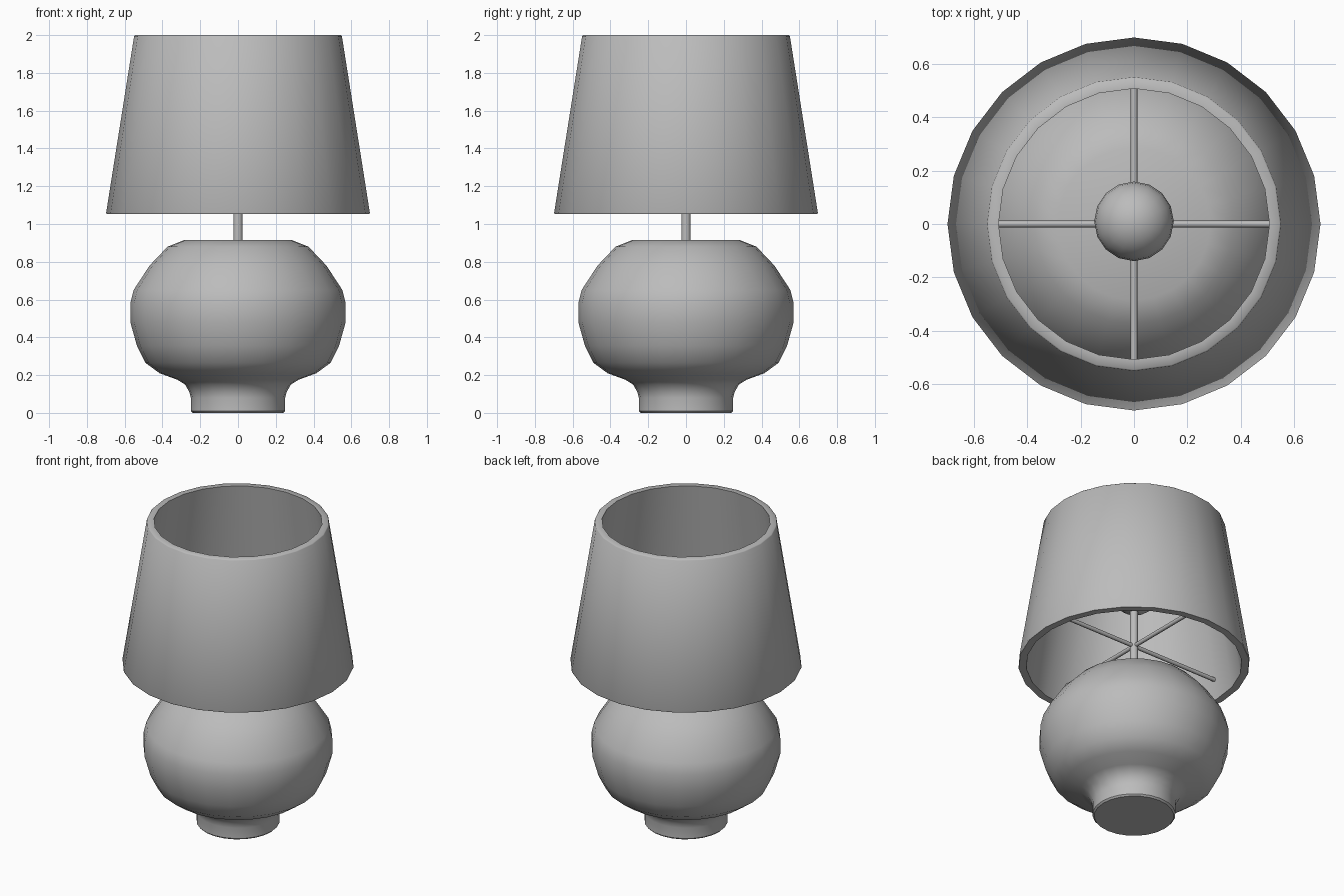
import bpy, math
from mathutils import Vector

cube = bpy.data.objects.get("Cube")
if cube:
    bpy.data.objects.remove(cube, do_unlink=True)

SIDES = 24
GREY = (0.5, 0.5, 0.5, 1.0)
mat = bpy.data.materials.new("plain_grey")
mat.use_nodes = True
mat.diffuse_color = GREY
mat.node_tree.nodes["Principled BSDF"].inputs["Base Color"].default_value = GREY


def finish(obj, name, angle=40):
    """Name, colour and shade a part."""
    obj.name = obj.data.name = name
    obj.data.materials.clear()
    obj.data.materials.append(mat)
    bpy.ops.object.select_all(action='DESELECT')
    obj.select_set(True)
    bpy.context.view_layer.objects.active = obj
    bpy.ops.object.shade_smooth_by_angle(angle=math.radians(angle))
    return obj


def lathe(name, profile, closed=False, angle=40):
    """Spin (radius, height) points about z; an open profile gets end caps."""
    verts = []
    for r, z in profile:
        for i in range(SIDES):
            a = math.tau * i / SIDES
            verts.append((r * math.cos(a), r * math.sin(a), z))
    n = len(profile)
    faces = []
    for k in range(n if closed else n - 1):
        lo, hi = k * SIDES, (k + 1) % n * SIDES
        for i in range(SIDES):
            j = (i + 1) % SIDES
            faces.append((lo + i, lo + j, hi + j, hi + i))
    if not closed:
        faces.append(tuple(reversed(range(SIDES))))
        faces.append(tuple(range((n - 1) * SIDES, n * SIDES)))
    mesh = bpy.data.meshes.new(name)
    mesh.from_pydata(verts, [], faces)
    obj = bpy.data.objects.new(name, mesh)
    bpy.context.collection.objects.link(obj)
    return finish(obj, name, angle)


def rod(name, start, end, radius, sides):
    """Straight round bar between two points."""
    a, b = Vector(start), Vector(end)
    bpy.ops.mesh.primitive_cylinder_add(
        vertices=sides, radius=radius, depth=(b - a).length, location=(a + b) / 2,
        rotation=(b - a).to_track_quat('Z', 'Y').to_euler())
    return finish(bpy.context.object, name, 50)


# Rounded body with a narrow foot
lathe("lamp_base", [
    (0.24, 0), (0.25, 0.01), (0.25, 0.08), (0.257, 0.11), (0.28, 0.15),
    (0.32, 0.175), (0.415, 0.21), (0.49, 0.265), (0.535, 0.355),
    (0.57, 0.48), (0.57, 0.58), (0.553, 0.65), (0.468, 0.78),
    (0.373, 0.88), (0.285, 0.915)])

# Tapered shade with a thick wall, open at both ends
lathe("lamp_shade", [
    (0.695, 1.053), (0.698, 1.06), (0.55, 1.995), (0.545, 2.0),
    (0.507, 2.0), (0.65, 1.053)], closed=True, angle=50)

# Central stem and the four spokes that carry the shade
rod("stem", (0, 0, 0.9), (0, 0, 1.46), 0.025, 12)
for side, (x, y) in {"left": (1, 0), "right": (-1, 0),
                     "front": (0, -1), "back": (0, 1)}.items():
    rod(side + "_spoke", (0, 0, 1.18), (x * 0.635, y * 0.635, 1.18), 0.013, 8)

# Bulb
bpy.ops.mesh.primitive_uv_sphere_add(segments=16, ring_count=12, radius=0.149,
                                     location=(0, 0.01, 1.56))
finish(bpy.context.object, "bulb", 60)
